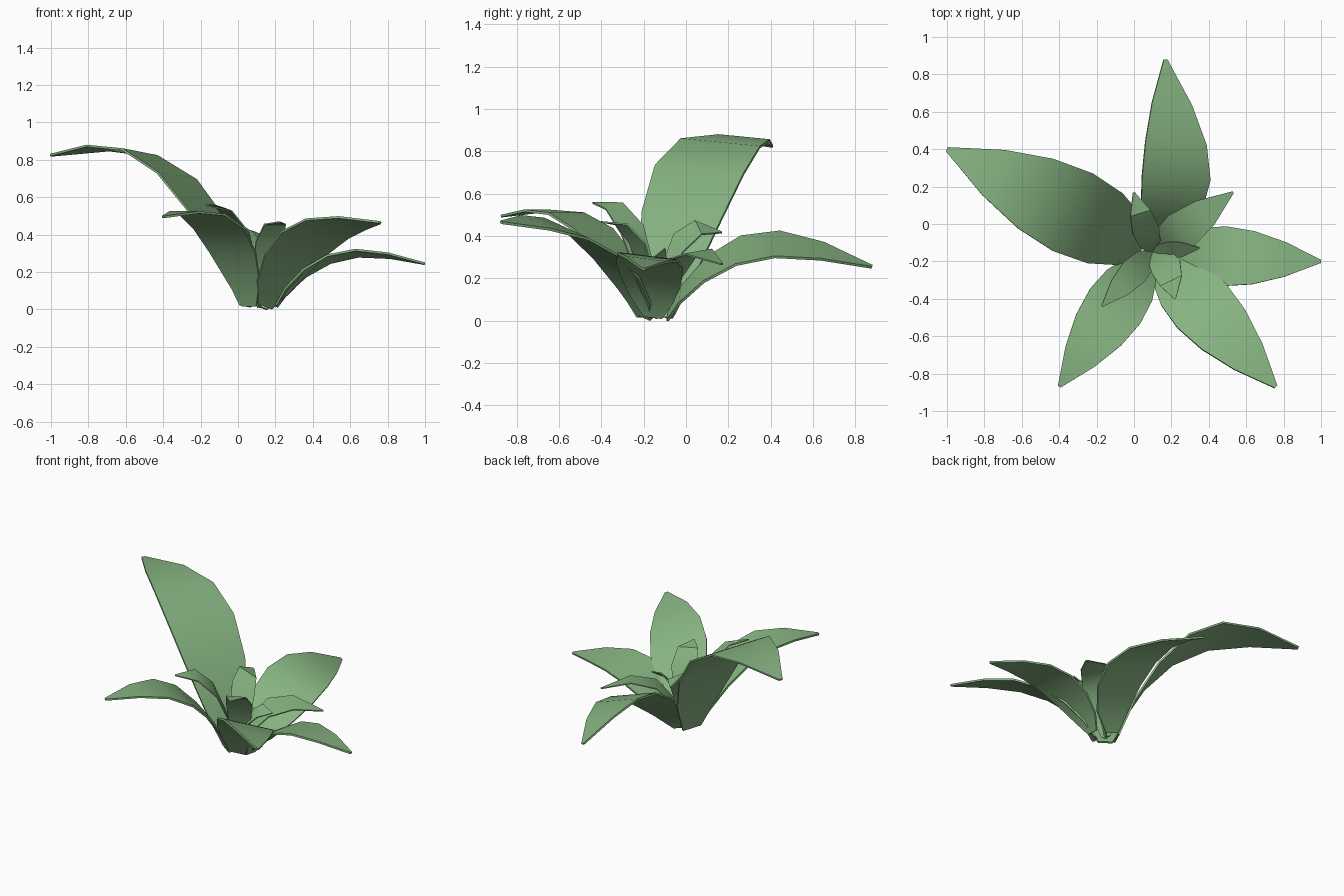
import bpy
import bmesh
from math import sin, cos, pi, radians
from mathutils import Vector

cube = bpy.data.objects.get("Cube")
if cube:
    bpy.data.objects.remove(cube, do_unlink=True)

# Single leaf colour
green = bpy.data.materials.new("leaf_green")
green.use_nodes = True
colour = (0.24, 0.45, 0.22, 1)
green.diffuse_color = colour
green.node_tree.nodes["Principled BSDF"].inputs["Base Color"].default_value = colour

# Point on the ground where all leaves meet
crown = Vector((0.1, -0.15, 0.02))


# Blade outline: narrow root, widest at the middle, pointed tip
def blade_width(t):
    return sin(pi * (0.07 + 0.92 * t ** 1.1)) ** 0.85


# Arching blade from the crown to its tip
# spring: arch height as a share of the tip height
# tilt: degrees by which the left edge is raised
# gap: distance of the root from the crown
# plump: half width as a share of the length
# bow: sideways bend to the left
def make_leaf(name, tip, spring, tilt, gap=0, plump=0.2, bow=0, segments=4, thickness=0.007):
    tip = Vector(tip)
    heading = tip - crown
    heading.z = 0
    heading.normalize()
    left = Vector((-heading.y, heading.x, 0))
    root = crown + heading * gap
    length = (tip - root).to_2d().length
    across = left * cos(radians(tilt)) + Vector((0, 0, sin(radians(tilt))))

    bm = bmesh.new()
    previous = None
    for i in range(segments + 1):
        t = i / segments
        centre = root.lerp(tip, t ** 1.5) + left * bow * sin(pi * t)
        centre.z += spring * tip.z * sin(pi * t ** 1.15)
        reach = across * plump * length * blade_width(t)
        pair = [bm.verts.new(centre + reach), bm.verts.new(centre - reach)]
        if previous:
            bm.faces.new((previous[0], previous[1], pair[1], pair[0]))
        previous = pair
    bm.normal_update()
    bmesh.ops.solidify(bm, geom=bm.faces[:], thickness=thickness)
    bmesh.ops.recalc_face_normals(bm, faces=bm.faces[:])

    mesh = bpy.data.meshes.new(name)
    bm.to_mesh(mesh)
    bm.free()
    mesh.materials.append(green)
    leaf = bpy.data.objects.new(name, mesh)
    bpy.context.collection.objects.link(leaf)
    bpy.ops.object.select_all(action="DESELECT")
    leaf.select_set(True)
    bpy.context.view_layer.objects.active = leaf
    bpy.ops.object.shade_smooth_by_angle(angle=radians(40))


# Large leaf with a finer curve and a thicker blade
def make_outer_leaf(name, tip, spring, tilt, gap=0.06, bow=0):
    make_leaf(name, tip, spring, tilt, gap=gap, bow=bow, segments=6, thickness=0.012)


# Large outer leaves
make_outer_leaf("tall_outer_leaf", (-1, 0.4, 0.83), spring=0.5, tilt=5)
make_outer_leaf("back_outer_leaf", (0.17, 0.88, 0.26), spring=0.9, tilt=20, bow=-0.1)
make_outer_leaf("left_outer_leaf", (1, -0.2, 0.25), spring=0.7, tilt=-7, gap=0.1)
make_outer_leaf("front_left_outer_leaf", (0.76, -0.87, 0.47), spring=0.4, tilt=-17)
make_outer_leaf("front_right_outer_leaf", (-0.4, -0.87, 0.5), spring=0.5, tilt=0)

# Small inner leaves
make_leaf("back_inner_leaf", (0, 0.17, 0.42), spring=0.5, tilt=30, plump=0.25)
make_leaf("back_left_inner_leaf", (0.53, 0.17, 0.27), spring=0.7, tilt=8)
make_leaf("front_right_inner_leaf", (-0.17, -0.44, 0.56), spring=0.4, tilt=-14)
make_leaf("front_left_inner_leaf", (0.22, -0.4, 0.47), spring=0.4, tilt=0, plump=0.3, bow=0.03)
make_leaf("left_inner_leaf", (0.35, -0.13, 0.32), spring=0.4, tilt=40, plump=0.25)
